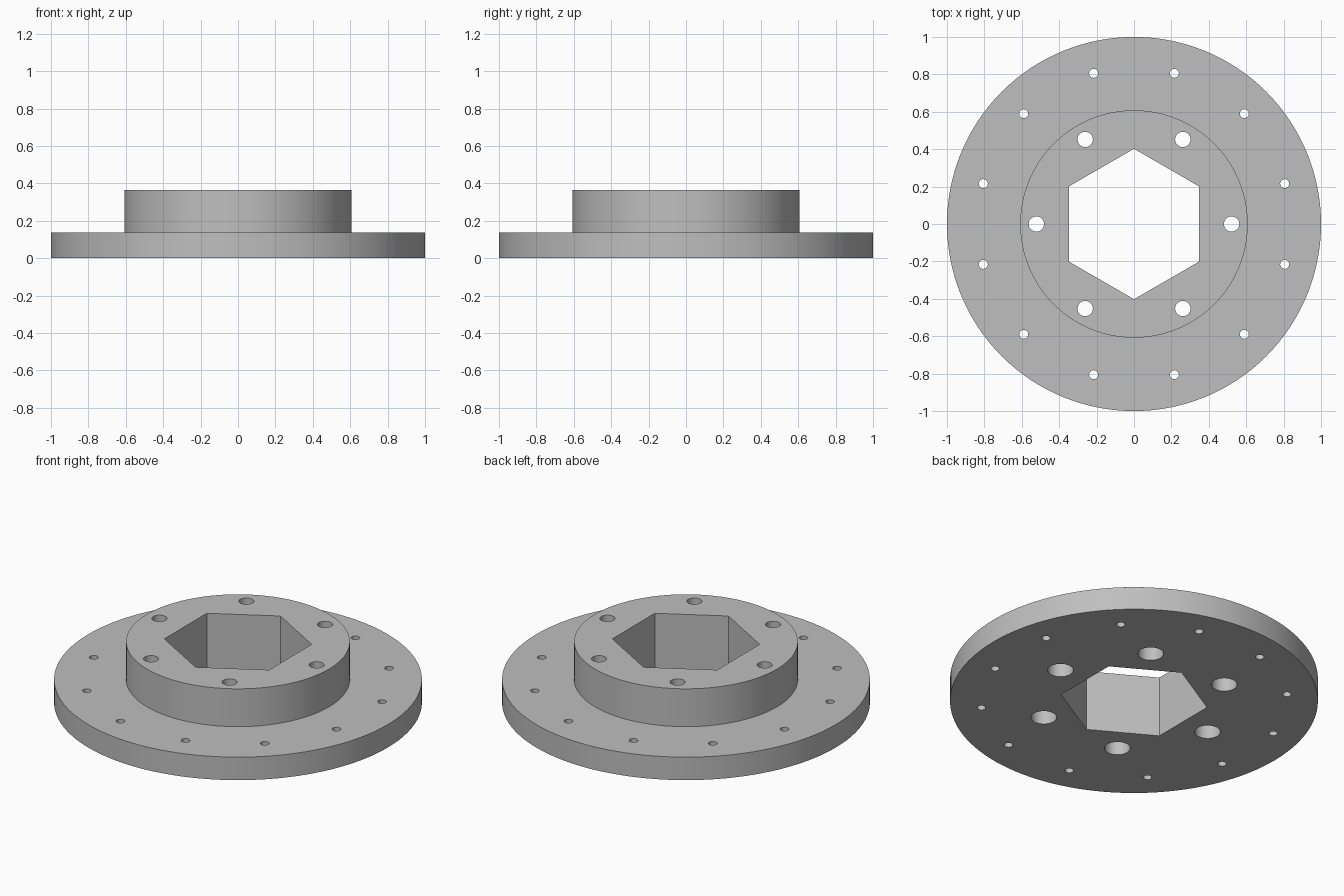
import bpy, bmesh
from math import cos, sin, pi, radians

cube = bpy.data.objects.get("Cube")
if cube:
    bpy.data.objects.remove(cube, do_unlink=True)

FLANGE_R, FLANGE_Z = 1.0, 0.138
HUB_R, HUB_Z = 0.608, 0.365
EPS = 0.05          # overshoot of the cutters

grey = bpy.data.materials.new("machined_grey")
grey.use_nodes = True
colour = (0.52, 0.52, 0.52, 1)
grey.diffuse_color = colour
grey.node_tree.nodes["Principled BSDF"].inputs["Base Color"].default_value = colour


def turn(bm, profile, sides, x=0, y=0, start=0):
    """Closed solid of revolution from (radius, z) points, bottom to top."""
    rings = []
    for r, z in profile:
        angles = [start + 2 * pi * i / sides for i in range(sides)]
        rings.append([bm.verts.new((x + r * cos(a), y + r * sin(a), z)) for a in angles])
    for low, high in zip(rings, rings[1:]):
        for i in range(sides):
            j = (i + 1) % sides
            bm.faces.new((low[i], low[j], high[j], high[i]))
    bm.faces.new(rings[0][::-1])
    bm.faces.new(rings[-1])


def make_object(name, bm):
    mesh = bpy.data.meshes.new(name)
    bm.to_mesh(mesh)
    bm.free()
    mesh.materials.append(grey)
    obj = bpy.data.objects.new(name, mesh)
    bpy.context.collection.objects.link(obj)
    return obj


# Flange and raised hub as one turned body
bm = bmesh.new()
turn(bm, [(FLANGE_R, 0), (FLANGE_R, FLANGE_Z), (HUB_R, FLANGE_Z), (HUB_R, HUB_Z)], 128)
body = make_object("flanged_hub", bm)

# Cutters: hexagonal bore, counterbored hub holes, small flange holes
bm = bmesh.new()
turn(bm, [(0.402, -EPS), (0.402, HUB_Z + EPS)], 6, start=pi / 2)
for i in range(6):
    a = radians(60 * i)
    step = [(0.07, -EPS), (0.07, FLANGE_Z + 0.01), (0.041, FLANGE_Z + 0.01), (0.041, HUB_Z + EPS)]
    turn(bm, step, 32, 0.522 * cos(a), 0.522 * sin(a))
for i in range(12):
    a = radians(15 + 30 * i)
    turn(bm, [(0.024, -EPS), (0.024, FLANGE_Z + EPS)], 24, 0.834 * cos(a), 0.834 * sin(a))
cutter = make_object("hole_cutter", bm)
cutter.hide_render = True

# Cut the holes and keep the result as plain mesh
cut = body.modifiers.new("holes", 'BOOLEAN')
cut.operation = 'DIFFERENCE'
cut.solver = 'EXACT'
cut.object = cutter
bpy.ops.object.select_all(action='DESELECT')
body.select_set(True)
bpy.context.view_layer.objects.active = body
bpy.ops.object.modifier_apply(modifier=cut.name)
bpy.data.objects.remove(cutter, do_unlink=True)

# Smooth round walls, sharp rims
bpy.ops.object.shade_smooth_by_angle(angle=radians(30))
